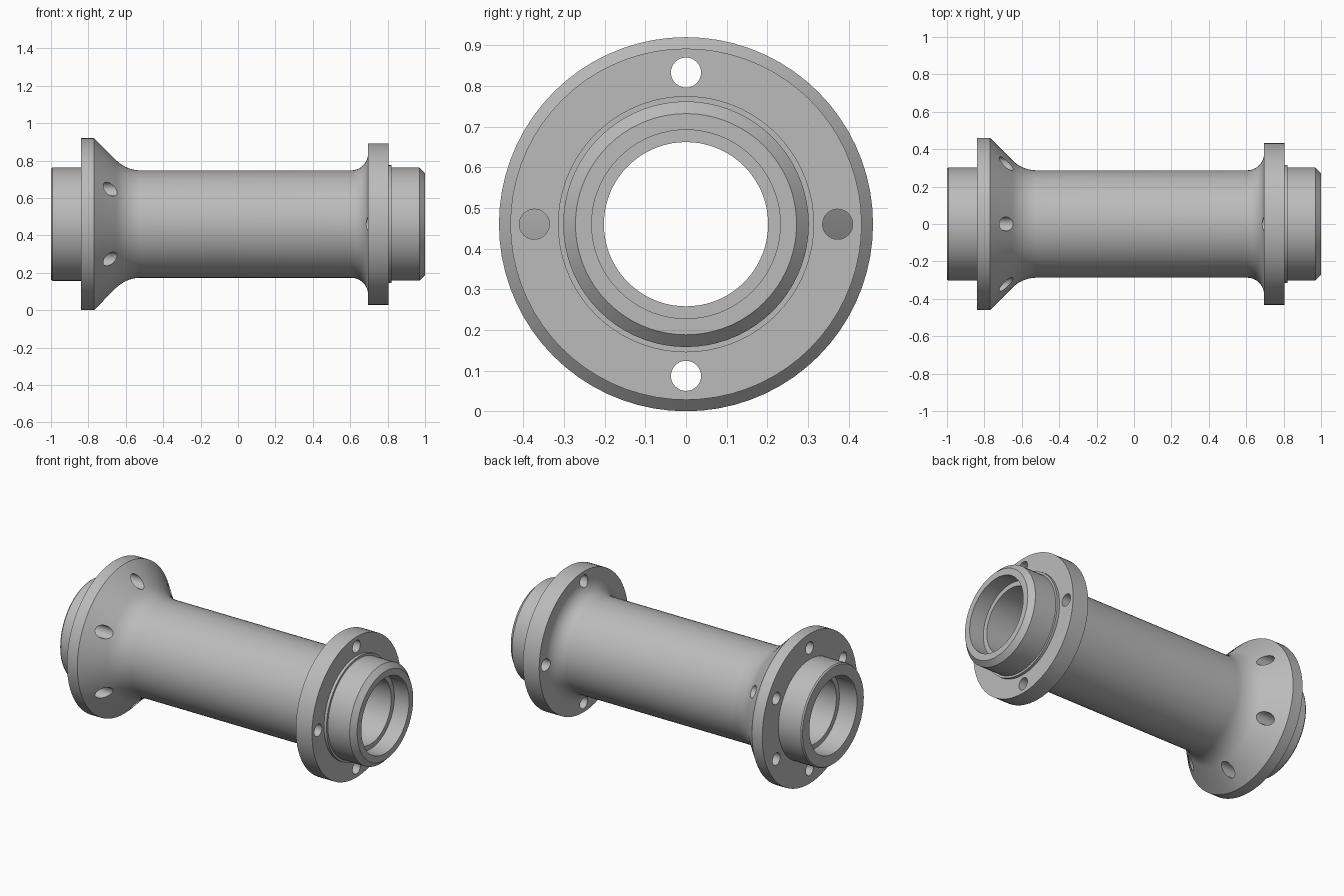
import bpy, bmesh
from math import sin, cos, pi, radians
from mathutils import Matrix, Vector

if "Cube" in bpy.data.objects:
    bpy.data.objects.remove(bpy.data.objects["Cube"], do_unlink=True)

AXIS_Z = 0.46
SEGMENTS = 72

steel = bpy.data.materials.new("steel_grey")
steel.use_nodes = True
grey = (0.5, 0.5, 0.5, 1)
steel.diffuse_color = grey
steel.node_tree.nodes["Principled BSDF"].inputs["Base Color"].default_value = grey


def arc(cx, cr, radius, start, end, steps=10):
    """Points of a fillet in the (x, radius) plane."""
    angles = [radians(start + (end - start) * i / steps) for i in range(steps + 1)]
    return [(cx + radius * cos(a), cr + radius * sin(a)) for a in angles]


def add_object(name, bm):
    mesh = bpy.data.meshes.new(name)
    bmesh.ops.recalc_face_normals(bm, faces=bm.faces)
    bm.to_mesh(mesh)
    bm.free()
    obj = bpy.data.objects.new(name, mesh)
    bpy.context.collection.objects.link(obj)
    mesh.materials.append(steel)
    return obj


def lathe(name, profile):
    """Spin a closed profile around the long axis."""
    bm = bmesh.new()
    rings = []
    for i in range(SEGMENTS):
        a = 2 * pi * i / SEGMENTS
        rings.append([bm.verts.new((x, r * cos(a), AXIS_Z + r * sin(a))) for x, r in profile])
    n = len(profile)
    for i in range(SEGMENTS):
        here, after = rings[i], rings[(i + 1) % SEGMENTS]
        for j in range(n):
            k = (j + 1) % n
            bm.faces.new((here[j], here[k], after[k], after[j]))
    return add_object(name, bm)


def bolt_cutters(name, count, offset, x, length):
    """Ring of cylinders parallel to the long axis."""
    bm = bmesh.new()
    for i in range(count):
        a = radians(offset) + 2 * pi * i / count
        place = Matrix.Translation(Vector((x, 0.373 * cos(a), AXIS_Z + 0.373 * sin(a))))
        bmesh.ops.create_cone(bm, cap_ends=True, segments=32, radius1=0.037, radius2=0.037,
                              depth=length, matrix=place @ Matrix.Rotation(pi / 2, 4, "Y"))
    cutter = add_object(name, bm)
    cutter.hide_render = True
    return cutter


# Outer skin: left spigot, conical flange, barrel, filleted flange, right spigot
profile = [(-1, 0.297), (-0.992, 0.303), (-0.84, 0.303), (-0.84, 0.46), (-0.77, 0.46)]
profile += arc(-0.52, 0.473, 0.186, 225, 270)
profile += arc(0.605, 0.377, 0.09, 270, 360)
profile += [(0.695, 0.432), (0.805, 0.432), (0.805, 0.315), (0.822, 0.315),
            (0.822, 0.302), (0.97, 0.302), (1, 0.272)]
# Bore with a counterbore at each end
profile += [(1, 0.232), (0.9, 0.232), (0.9, 0.202),
            (-0.88, 0.202), (-0.88, 0.232), (-1, 0.232)]
hub = lathe("hub_shell", profile)

# Bolt holes through both flanges
cutters = [bolt_cutters("left_bolt_cutters", 6, 30, -0.73, 0.4),
           bolt_cutters("right_bolt_cutters", 4, 0, 0.75, 0.3)]
bpy.context.view_layer.objects.active = hub
for cutter in cutters:
    mod = hub.modifiers.new(cutter.name, "BOOLEAN")
    mod.operation = "DIFFERENCE"
    mod.solver = "EXACT"
    mod.object = cutter
    bpy.ops.object.modifier_apply(modifier=mod.name)
    bpy.data.objects.remove(cutter, do_unlink=True)

bpy.ops.object.select_all(action="DESELECT")
hub.select_set(True)
bpy.ops.object.shade_smooth_by_angle(angle=radians(25))
